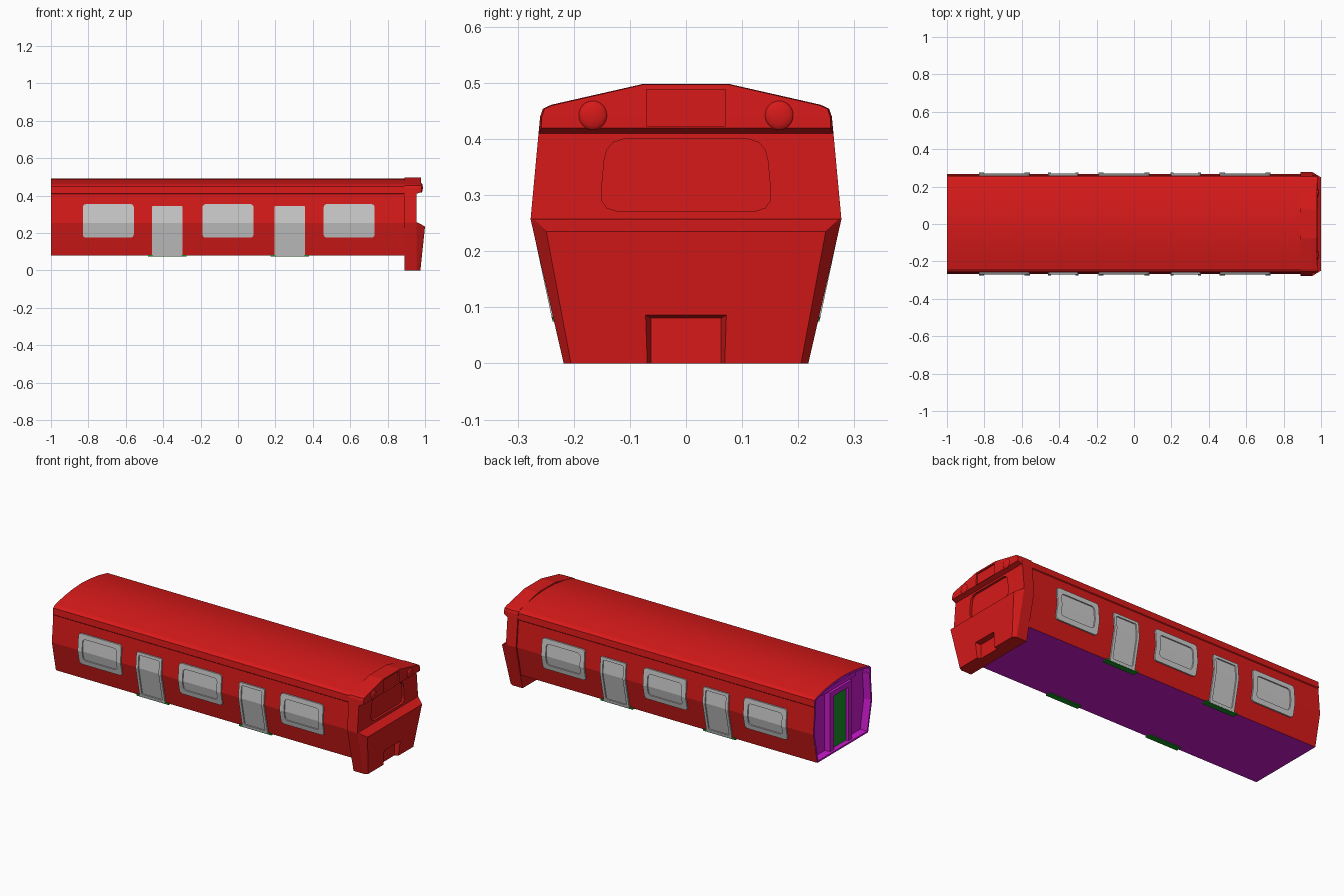
import bpy, bmesh, math
from mathutils import Vector

if "Cube" in bpy.data.objects:
    bpy.data.objects.remove(bpy.data.objects["Cube"])


def material(name, rgb):
    m = bpy.data.materials.new(name)
    m.diffuse_color = (*rgb, 1)
    m.use_nodes = True
    m.node_tree.nodes["Principled BSDF"].inputs["Base Color"].default_value = m.diffuse_color
    return m


RED = material("red_paint", (0.68, 0.01, 0.01))
PURPLE = material("purple_trim", (0.6, 0.01, 0.62))
GREEN = material("green_paint", (0.01, 0.28, 0.02))


def finish(name, bm, mats=(), angle=None):
    bmesh.ops.recalc_face_normals(bm, faces=bm.faces)
    me = bpy.data.meshes.new(name)
    bm.to_mesh(me)
    bm.free()
    ob = bpy.data.objects.new(name, me)
    bpy.context.collection.objects.link(ob)
    for m in mats:
        me.materials.append(m)
    if angle:
        bpy.ops.object.select_all(action='DESELECT')
        ob.select_set(True)
        bpy.context.view_layer.objects.active = ob
        bpy.ops.object.shade_smooth_by_angle(angle=math.radians(angle))
    return ob


def hull(name, half_points, mats=()):
    """Convex solid from points mirrored across y."""
    bm = bmesh.new()
    for x, y, z in half_points:
        for s in (1, -1):
            bm.verts.new((x, s * y, z))
    r = bmesh.ops.convex_hull(bm, input=bm.verts)
    loose = [v for v in bm.verts if not v.link_faces]
    bmesh.ops.delete(bm, geom=loose, context='VERTS')
    bmesh.ops.dissolve_limit(bm, angle_limit=0.01, verts=bm.verts, edges=bm.edges)
    return finish(name, bm, mats)


def box(name, x0, x1, y0, y1, z0, z1, mat):
    bm = bmesh.new()
    bmesh.ops.create_cube(bm, size=1)
    for v in bm.verts:
        v.co = Vector(((x0 + x1) / 2 + v.co.x * (x1 - x0),
                       (y0 + y1) / 2 + v.co.y * (y1 - y0),
                       (z0 + z1) / 2 + v.co.z * (z1 - z0)))
    return finish(name, bm, [mat])


def mirror_y(ob):
    ob.modifiers.new("mirror", 'MIRROR').use_axis = (False, True, False)


def cut(ob, cutter):
    mod = ob.modifiers.new("cut", 'BOOLEAN')
    mod.operation, mod.solver, mod.object = 'DIFFERENCE', 'EXACT', cutter
    bpy.context.view_layer.objects.active = ob
    bpy.ops.object.modifier_apply(modifier=mod.name)
    bpy.data.objects.remove(cutter)


# Carriage body: side and roof section extruded along x, recessed rear end
BEND = 0.255
half = [(0.231, 0.08), (0.268, BEND), (0.255, 0.408), (0.259, 0.412), (0.256, 0.448),
        (0.24, 0.46), (0.16, 0.478), (0.08, 0.489)]
section = half + [(0, 0.493)] + [(-y, z) for y, z in reversed(half)]
bm = bmesh.new()
rear = [bm.verts.new((-1, y, z)) for y, z in section]
front = [bm.verts.new((0.9, y, z)) for y, z in section]
n = len(section)
for i in range(n):
    f = bm.faces.new((rear[i], rear[(i + 1) % n], front[(i + 1) % n], front[i]))
    f.material_index = 1 if i == n - 1 else 0
bm.faces.new(front)
cap = bm.faces.new(rear)
cap.material_index = 1
bmesh.ops.recalc_face_normals(bm, faces=bm.faces)
bmesh.ops.inset_region(bm, faces=[cap], thickness=0.012)
new = bmesh.ops.extrude_face_region(bm, geom=[cap])
bmesh.ops.translate(bm, vec=(0.045, 0, 0),
                    verts=[v for v in new['geom'] if isinstance(v, bmesh.types.BMVert)])
if cap.is_valid:
    bm.faces.remove(cap)
for f in bm.faces:
    if all(v.co.x < -0.9 for v in f.verts):
        f.material_index = 1
finish("carriage_body", bm, [RED, PURPLE], angle=15)

# Rear gangway: stepped frame around a green end door
for s in (1, -1):
    box("gangway_post", -0.99, -0.95, *sorted((s * 0.065, s * 0.1)), 0.092, 0.43, PURPLE)
box("gangway_lintel", -0.99, -0.95, -0.1, 0.1, 0.4, 0.43, PURPLE)
box("end_door", -0.975, -0.95, -0.066, 0.066, 0.092, 0.401, GREEN)
box("gangway_header", -0.975, -0.95, -0.15, 0.15, 0.43, 0.455, PURPLE)


# Side windows and doors: bent frames that follow the wall, with recessed panes
def wall_y(z):
    if z < BEND:
        return 0.231 + (z - 0.08) / (BEND - 0.08) * 0.037
    return 0.268 - (z - BEND) / 0.153 * 0.013


def outline(x0, x1, z0, z1, r, segs):
    """Rounded rectangle; starts at left bend, ends of both halves on the bend."""
    def arc(cx, cz, a0):
        return [(cx + r * math.cos(math.radians(a0 + 90 * k / segs)),
                 cz + r * math.sin(math.radians(a0 + 90 * k / segs))) for k in range(segs + 1)]
    low = arc(x0 + r, z0 + r, 180) + arc(x1 - r, z0 + r, 270)
    high = arc(x1 - r, z1 - r, 0) + arc(x0 + r, z1 - r, 90)
    return [(x0, BEND)] + low + [(x1, BEND)] + high


def side_panel(name, x0, x1, z0, z1, r, margin, segs):
    bm = bmesh.new()
    outer = outline(x0, x1, z0, z1, r, segs)
    inner = outline(x0 + margin, x1 - margin, z0 + margin, z1 - margin, r, segs)
    rings = [[bm.verts.new((x, -(wall_y(z) + off), z)) for x, z in pts]
             for pts, off in ((outer, -0.004), (outer, 0.008), (inner, 0.008), (inner, 0.001))]
    m = len(outer)
    for a, b in zip(rings, rings[1:]):
        for i in range(m):
            j = (i + 1) % m
            bm.faces.new((a[i], a[j], b[j], b[i]))
    pane, h = rings[-1], m // 2
    bm.faces.new(pane[:h + 1])
    bm.faces.new(pane[h:] + pane[:1])
    mirror_y(finish(name, bm))


for x in (-0.83, -0.19, 0.458):
    side_panel("side_window", x, x + 0.273, 0.175, 0.355, 0.018, 0.028, 4)
for x in (-0.46, 0.195):
    side_panel("side_door", x, x + 0.162, 0.078, 0.346, 0.005, 0.016, 1)
    mirror_y(box("door_sill", x - 0.022, x + 0.184, -0.238, -0.205, 0.075, 0.084, GREEN))

# Cab block, full height
cab_section = [(0.218, 0), (0.277, 0.257), (0.262, 0.41), (0.26, 0.44),
               (0.255, 0.454), (0.24, 0.461), (0.077, 0.498)]
cab = hull("cab", [(x, y, z) for x in (0.89, 0.955) for y, z in cab_section], [RED])


def plate(name, pts, x0, x1):
    return hull(name, [(x, y, z) for x in (x0, x1) for y, z in pts])


# Windscreen recess with rounded corners
glass = [(0.125, 0.272), (0.141, 0.277), (0.15, 0.29), (0.151, 0.305), (0.146, 0.36),
         (0.141, 0.38), (0.13, 0.394), (0.11, 0.4)]
cut(cab, plate("windscreen_cutter", glass, 0.942, 1.0))

# Sloping lower apron with chamfered corners and a coupler notch
apron = hull("lower_apron", [(0.955, 0.218, 0), (0.955, 0.277, 0.257), (0.975, 0.205, 0),
                             (0.999, 0.247, 0.23), (1.0, 0.249, 0.235),
                             (0.96, 0.273, 0.257)], [RED])
cut(apron, hull("notch_cutter", [(x, y, z) for x, y, t in ((0.94, 0.058, 0.078), (1.0, 0.077, 0.089))
                                 for z in (-0.05, t)]))

# Overhanging visor with a sign recess
visor_back = [(0.955, y, z) for y, z in cab_section[2:]]
visor_front = [(0.981, 0.258, 0.42), (0.981, 0.257, 0.44), (0.98, 0.252, 0.454),
               (0.98, 0.238, 0.46), (0.978, 0.076, 0.497)]
visor = hull("visor", visor_back + visor_front, [RED])
cut(visor, plate("sign_cutter", [(0.07, 0.423), (0.07, 0.488)], 0.971, 1.02))

# Domed headlights
bm = bmesh.new()
bmesh.ops.create_uvsphere(bm, u_segments=20, v_segments=12, radius=0.026)
for v in bm.verts:
    v.co = Vector((0.979 + v.co.x * 0.35, -0.166 + v.co.y, 0.442 + v.co.z))
mirror_y(finish("headlight", bm, [RED], angle=40))
